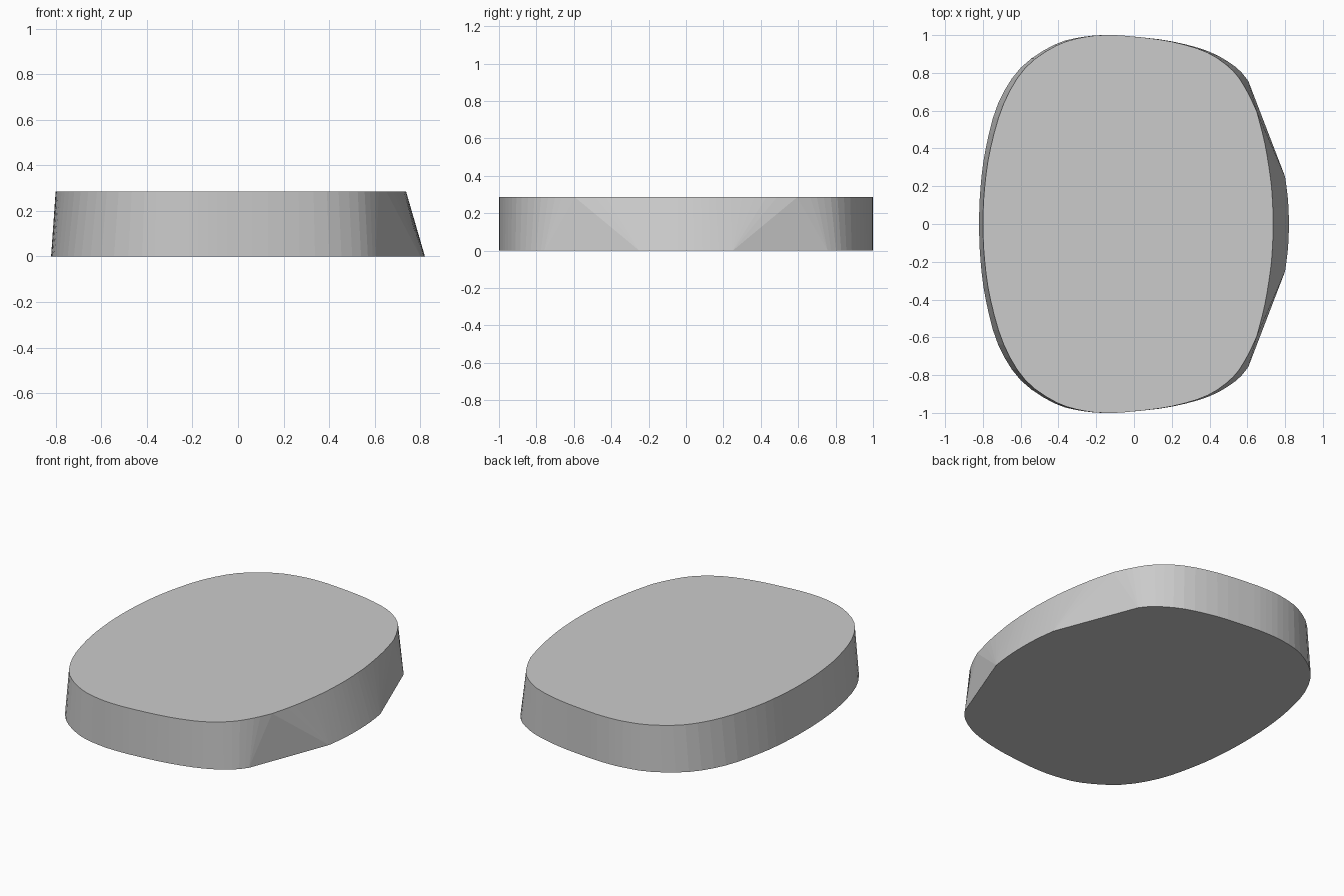
import bpy, bmesh

if "Cube" in bpy.data.objects:
    bpy.data.objects.remove(bpy.data.objects["Cube"])

HEIGHT = 0.286
STEPS = 3

# Matching outline points on the +y half: (bottom x, bottom y, top x, top y)
# Right end, fanning up from the corner of the flat facet
right_arc = [
    (0.82, 0.0, 0.737, 0.0), (0.815, 0.13, 0.733, 0.12), (0.80, 0.25, 0.723, 0.24),
    (0.80, 0.25, 0.692, 0.43), (0.80, 0.25, 0.65, 0.595)]
# From the other corner of the flat facet round to the left end
left_arc = [
    (0.605, 0.757, 0.65, 0.595), (0.605, 0.757, 0.60, 0.70), (0.54, 0.83, 0.525, 0.81),
    (0.40, 0.912, 0.39, 0.907), (0.20, 0.967, 0.20, 0.965), (0.0, 0.992, 0.0, 0.992),
    (-0.13, 1.0, -0.13, 1.0), (-0.26, 0.992, -0.26, 0.99), (-0.42, 0.95, -0.41, 0.945),
    (-0.60, 0.827, -0.575, 0.827), (-0.72, 0.637, -0.69, 0.637),
    (-0.785, 0.40, -0.76, 0.40), (-0.812, 0.20, -0.79, 0.20), (-0.82, 0.0, -0.80, 0.0)]


def flip(p):
    return (p[0], -p[1], p[2], -p[3])


def extend(a, b):
    return tuple(2 * u - v for u, v in zip(a, b))


def smooth(points, before, after):
    """Catmull-Rom curve; repeated coordinates stay fixed."""
    pts = [before] + points + [after]
    out = []
    for a, b, c, d in zip(pts, pts[1:], pts[2:], pts[3:]):
        for k in range(STEPS):
            t = k / STEPS
            q = [0.5 * (2 * v + (w - u) * t + (2 * u - 5 * v + 4 * w - x) * t * t
                        + (3 * v - u - 3 * w + x) * t ** 3)
                 for u, v, w, x in zip(a, b, c, d)]
            if b[:2] == c[:2]:
                q[:2] = b[:2]
            out.append(tuple(q))
    return out + [points[-1]]


half = smooth(right_arc, flip(right_arc[1]), extend(right_arc[-1], right_arc[-2]))
half += smooth(left_arc, extend(left_arc[0], left_arc[1]), flip(left_arc[-2]))
ring = half + [flip(p) for p in reversed(half[1:-1])]

# Loft between the bottom and top outlines, then cap both ends
bm = bmesh.new()
cache = {}


def vert(x, y, z):
    key = (round(x, 5), round(y, 5), z)
    if key not in cache:
        cache[key] = bm.verts.new(key)
    return cache[key]


low = [vert(p[0], p[1], 0.0) for p in ring]
high = [vert(p[2], p[3], HEIGHT) for p in ring]
for i in range(len(ring)):
    j = (i + 1) % len(ring)
    corners = list(dict.fromkeys([low[i], low[j], high[j], high[i]]))
    bm.faces.new(corners)
bm.faces.new(list(dict.fromkeys(reversed(low))))
bm.faces.new(list(dict.fromkeys(high)))
bmesh.ops.recalc_face_normals(bm, faces=bm.faces)

mesh = bpy.data.meshes.new("tapered_oval_slab")
bm.to_mesh(mesh)
bm.free()
slab = bpy.data.objects.new("tapered_oval_slab", mesh)
bpy.context.collection.objects.link(slab)
